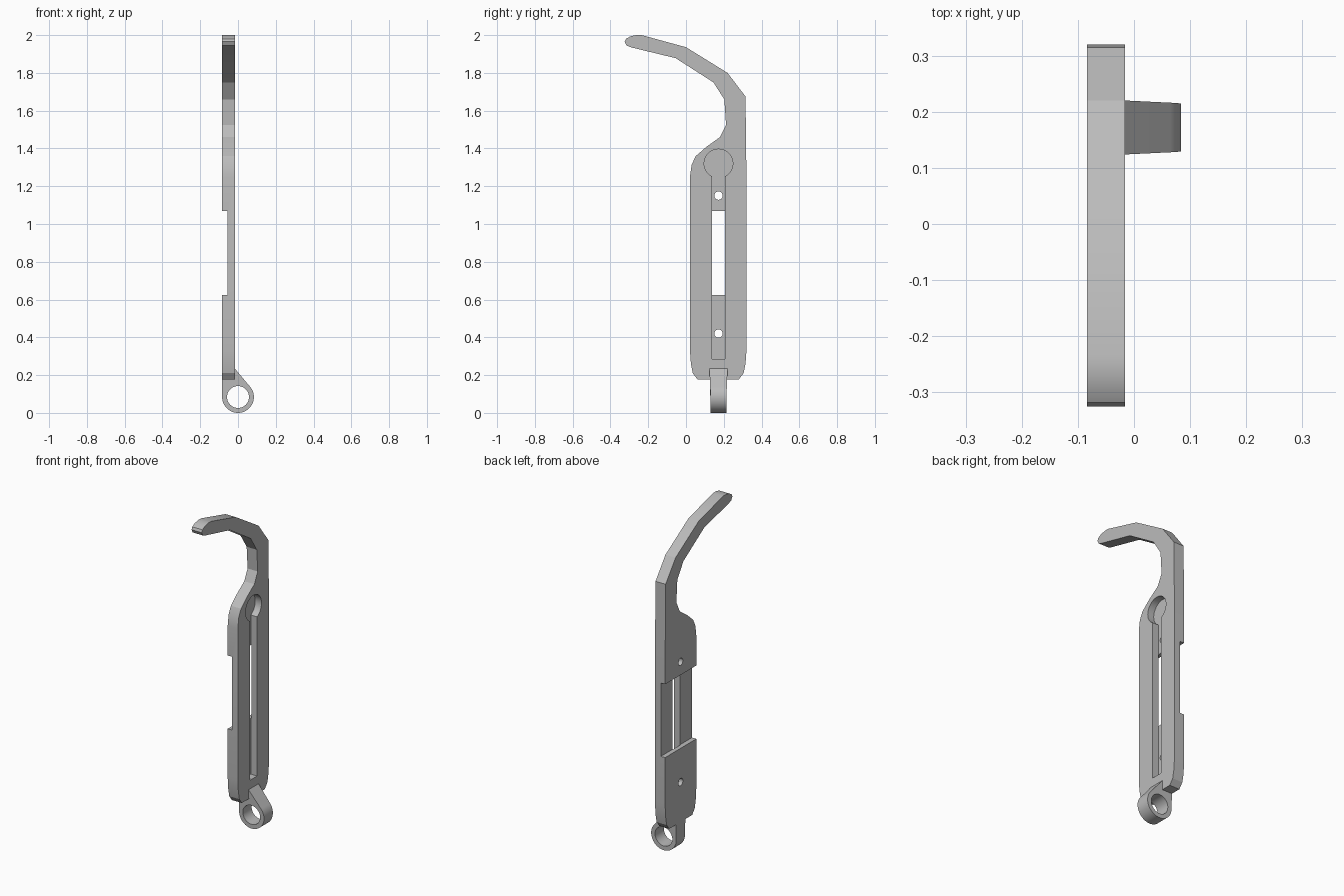
import bpy, bmesh, math

cube = bpy.data.objects.get("Cube")
if cube:
    bpy.data.objects.remove(cube, do_unlink=True)

grey = bpy.data.materials.new("plain grey")
grey.use_nodes = True
grey.diffuse_color = (0.5, 0.5, 0.5, 1)
grey.node_tree.nodes["Principled BSDF"].inputs["Base Color"].default_value = (0.5, 0.5, 0.5, 1)

BACK, FRONT = -0.084, -0.016   # plate faces along x
MID = 0.172                    # centre line of the plate along y


def prism(name, outline, start, end, axis="x"):
    """Extrude an outline of (u, z) points along x or y."""
    bm = bmesh.new()
    place = (lambda u, z, d: (d, u, z)) if axis == "x" else (lambda u, z, d: (u, d, z))
    face = bm.faces.new([bm.verts.new(place(u, z, start)) for u, z in outline])
    new = bmesh.ops.extrude_face_region(bm, geom=[face])["geom"]
    for v in new:
        if isinstance(v, bmesh.types.BMVert):
            v.co[0 if axis == "x" else 1] = end
    bmesh.ops.recalc_face_normals(bm, faces=bm.faces)
    mesh = bpy.data.meshes.new(name)
    bm.to_mesh(mesh)
    bm.free()
    mesh.materials.append(grey)
    obj = bpy.data.objects.new(name, mesh)
    bpy.context.collection.objects.link(obj)
    return obj


def arc(u, z, r, a0, a1, n):
    angles = [math.radians(a0 + (a1 - a0) * i / n) for i in range(n + 1)]
    return [(u + r * math.cos(a), z + r * math.sin(a)) for a in angles]


def circle(u, z, r, n=48):
    return arc(u, z, r, 0, 360, n)[:-1]


def select_only(obj):
    bpy.ops.object.select_all(action="DESELECT")
    obj.select_set(True)
    bpy.context.view_layer.objects.active = obj


def cut(obj, cutter):
    mod = obj.modifiers.new("cut", "BOOLEAN")
    mod.operation, mod.solver, mod.object = "DIFFERENCE", "EXACT", cutter
    select_only(obj)
    bpy.ops.object.modifier_apply(modifier=mod.name)
    bpy.data.objects.remove(cutter, do_unlink=True)


# Hooked plate, outlined clockwise from the hook tip
plate = prism("hooked_plate", [
    (-0.325, 1.965), (-0.318, 1.98), (-0.295, 1.993), (-0.265, 2.0), (-0.235, 2.0),
    (0.0, 1.936), (0.22, 1.8), (0.315, 1.675),
    (0.32, 1.25), (0.32, 0.33), (0.315, 0.26), (0.305, 0.21), (0.28, 0.178),
    (0.06, 0.178), (0.036, 0.21), (0.026, 0.26), (0.021, 0.33),
    (0.021, 1.25), (0.03, 1.315), (0.052, 1.36), (0.11, 1.41), (0.18, 1.46),
    (0.212, 1.525), (0.203, 1.66), (0.145, 1.75), (-0.055, 1.878),
    (-0.29, 1.935), (-0.315, 1.945)], BACK, FRONT)

# Keyhole pocket: a round head running into a straight slot
half = 0.034
dip = math.degrees(math.asin(half / 0.076))
keyhole = arc(MID, 1.32, 0.076, -90 + dip, 270 - dip, 44)
keyhole += [(MID - half, 0.286), (MID + half, 0.286)]
cut(plate, prism("keyhole_cutter", keyhole, -0.058, 0.05))

# Wide shallow notch across the back face
cut(plate, prism("notch_cutter", [(-0.2, 0.625), (0.5, 0.625), (0.5, 1.07), (-0.2, 1.07)],
                 -0.2, -0.055))

# Two screw holes through the pocket floor
for z in (0.42, 1.15):
    cut(plate, prism("screw_cutter", circle(MID, z, 0.022, 32), -0.2, 0.05))

# Ring eye with a tapering neck under the plate
eye = prism("ring_eye", arc(0, 0.084, 0.084, -180, 40, 44)
            + [(-0.016, 0.234), (-0.06, 0.22), (-0.084, 0.18)], -0.5, 0.5, "y")
for v in eye.data.vertices:
    grow = max(0, v.co.z - 0.07) * 0.04
    v.co.y = MID + math.copysign(0.0415 + grow, v.co.y)
cut(eye, prism("ring_cutter", circle(0, 0.084, 0.058), 0, 0.4, "y"))

for obj in (plate, eye):
    select_only(obj)
    bpy.ops.object.shade_smooth_by_angle(angle=math.radians(20))
